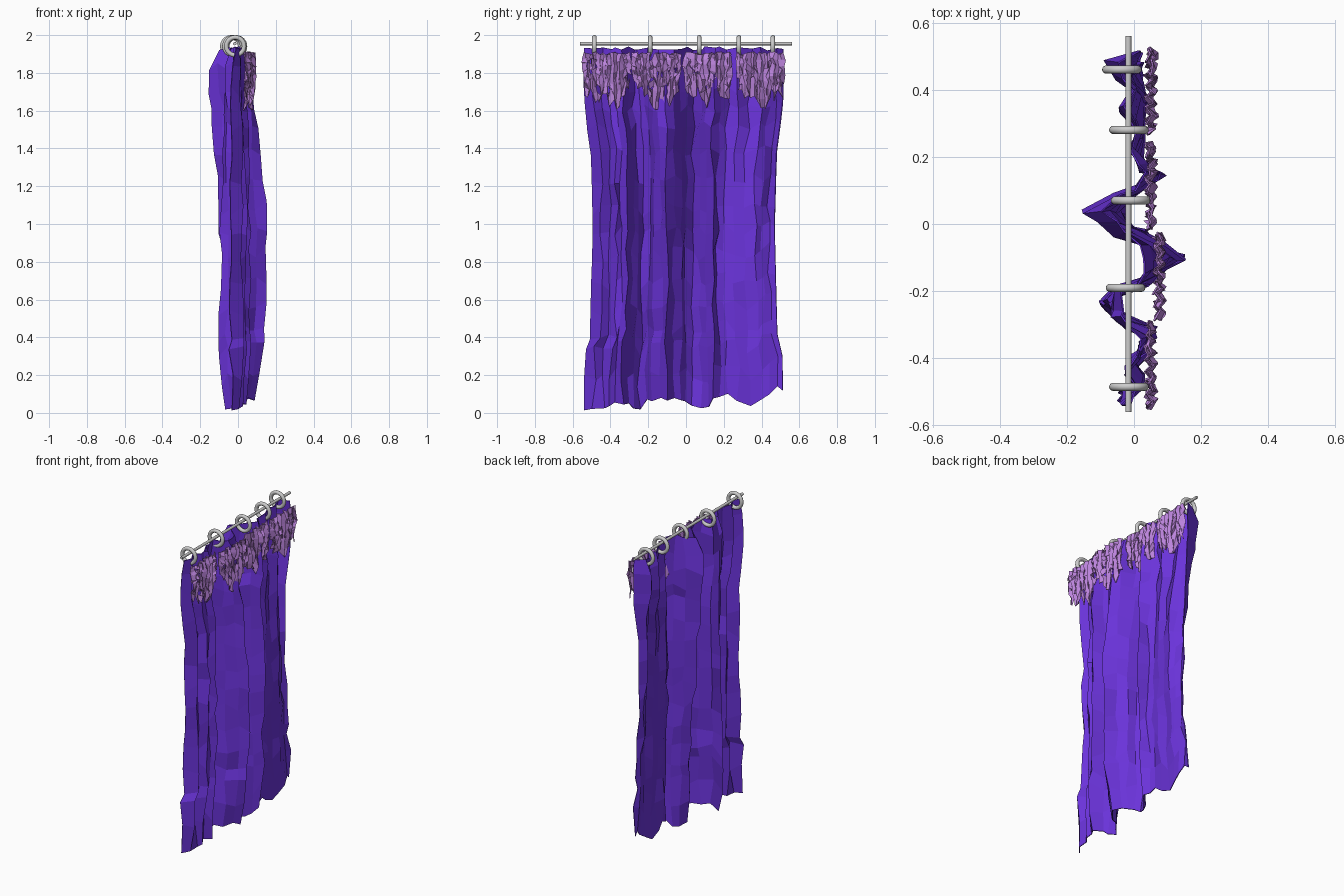
import bpy, math, random

if "Cube" in bpy.data.objects:
    bpy.data.objects.remove(bpy.data.objects["Cube"])

random.seed(4)


def paint(obj, name, color):
    mat = bpy.data.materials.get(name) or bpy.data.materials.new(name)
    mat.diffuse_color = color
    mat.use_nodes = True
    mat.node_tree.nodes["Principled BSDF"].inputs["Base Color"].default_value = mat.diffuse_color
    obj.data.materials.append(mat)


def lerp_table(table, v):
    """Piecewise linear lookup in a sorted list of (position, value)."""
    for (a, p), (b, q) in zip(table, table[1:]):
        if v <= b:
            return p + (q - p) * max(0, (v - a) / (b - a))
    return table[-1][1]


def sheet(name, cols, rows, point, holes=0):
    """Flat-faced cloth grid; point(i, j) gives each vertex."""
    verts = [point(i, j) for j in range(rows) for i in range(cols)]
    faces = []
    for j in range(rows - 1):
        for i in range(cols - 1):
            a = j * cols + i
            if random.random() >= holes:
                faces.append((a, a + 1, a + cols + 1, a + cols))
    mesh = bpy.data.meshes.new(name)
    mesh.from_pydata(verts, [], faces)
    obj = bpy.data.objects.new(name, mesh)
    bpy.context.collection.objects.link(obj)
    solid = obj.modifiers.new("thickness", 'SOLIDIFY')
    solid.thickness = 0.005
    solid.offset = 0
    return obj


# curtain: fold profiles (across y) at the heading, the middle and the hem
ys = [-.54, -.49, -.44, -.40, -.37, -.34, -.31, -.28, -.25, -.21, -.18, -.14, -.11, -.07, -.03,
      0, .04, .08, .11, .15, .18, .22, .28, .34, .40, .44, .48, .515]
head = [-.03, .01, -.03, .02, .01, .04, -.02, -.06, -.06, -.05, .01, .05, .06, .04, -.05,
        -.10, -.16, -.06, .01, .06, .03, -.01, .01, -.05, -.01, -.06, -.08, .02]
middle = [-.04, .02, -.01, .04, .03, .06, -.02, -.05, -.085, -.05, .03, .10, .15, .08, .03,
          -.05, -.10, -.04, .02, .09, .02, .01, .02, .025, .03, .02, -.02, .01]
bottom = [-.04, .02, 0, .04, .03, .06, -.02, -.06, -.095, -.05, .04, .09, .14, .07, .03,
          -.02, -.05, -.01, .03, .08, .03, .02, .025, .02, .03, .03, .01, .02]
hem = [(-.54, .02), (-.4, .03), (-.37, .06), (-.3, .04), (-.25, .01), (-.21, .07), (0, .07),
       (.1, .02), (.13, .07), (.23, .11), (.34, .03), (.4, .07), (.46, .13), (.52, .13)]
heights = [0, .08, .16, .20, .27, .34, .42, .49, .55, .63, .71, .78, .83, .88, .95, 1]
width = [(0, 1), (.3, .99), (.4, .94), (1.0, .91), (1.4, .93), (1.53, .97), (1.65, 1), (2, 1)]


def curtain_point(i, j):
    y, t = ys[i], heights[j]
    z = lerp_table(hem, y)
    z += (1.93 - z) * t
    x = lerp_table([(0, bottom[i] * .6), (.16, bottom[i]), (.27, bottom[i]), (.52, middle[i]),
                    (.8, .4 * middle[i] + .6 * head[i]), (.9, head[i]), (.96, head[i]),
                    (1, head[i] * .6)], t)
    inner = 0 < j < len(heights) - 1
    dz = random.uniform(-.03, .03) if inner else random.uniform(-.012, .012)
    dy = random.uniform(-.012, .012) if 0 < i < len(ys) - 1 else 0
    return (x + random.uniform(-.01, .01), y * lerp_table(width, z) + dy, z + dz)


curtain = sheet("curtain", len(ys), len(heights), curtain_point)
paint(curtain, "purple_cloth", (.145, .033, .70, 1))


# gathered lace trim: four crumpled ragged swags, each of two layers
def swag(name, y0, x0, length, cols=15, rows=7):
    depth = [random.uniform(.68, 1) * (1 - .25 * abs(2 * i / (cols - 1) - 1.1) ** 1.6)
             for i in range(cols)]

    def point(i, j):
        u, t = 2 * i / (cols - 1) - 1, j / (rows - 1)
        fold = .007 * (1 if i % 2 else -1)
        x = x0 + fold + .006 * math.sin(math.pi * t) + random.uniform(-.010, .010)
        y = y0 + .124 * u * (1 + .04 * math.sin(4 * t) - .06 * t)
        z = 1.91 - length * depth[i] * t
        return (x, y + random.uniform(-.009, .009), z + random.uniform(-.016, .003))

    obj = sheet(name, cols, rows, point, holes=.14)
    paint(obj, "lilac_lace", (.50, .23, .72, 1))


for n, (y0, x0) in enumerate([(-.42, .045), (-.155, .070), (.115, .045), (.395, .045)], 1):
    swag(f"lace_trim_{n}_long", y0, x0, .31)
    swag(f"lace_trim_{n}_short", y0, x0 + .004, .25)

# rod
bpy.ops.mesh.primitive_cylinder_add(vertices=16, radius=.009, depth=1.12,
                                    location=(-.017, 0, 1.955),
                                    rotation=(math.pi / 2, 0, 0))
bpy.context.object.name = "curtain_rod"
bpy.ops.object.shade_smooth_by_angle()

# rings hanging on the rod
for n, (y, x) in enumerate([(-.485, -.015), (-.19, -.025), (.07, -.010),
                            (.28, -.015), (.46, -.036)], 1):
    bpy.ops.mesh.primitive_torus_add(major_segments=32, minor_segments=16,
                                     major_radius=.047, minor_radius=.012,
                                     location=(x, y, 1.941),
                                     rotation=(math.pi / 2, 0, 0))
    bpy.context.object.name = f"curtain_ring_{n}"
    bpy.ops.object.shade_smooth()
